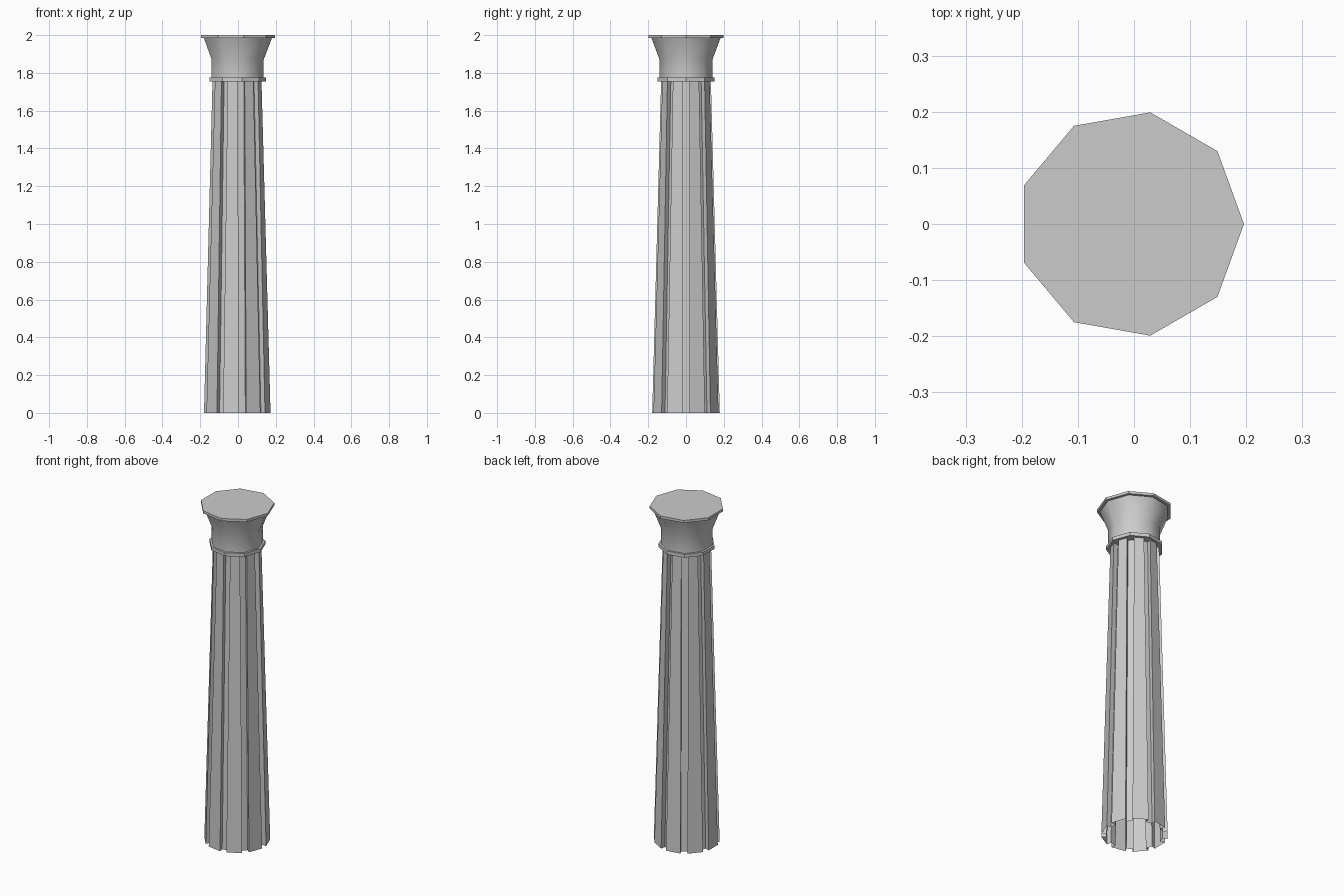
import bpy, bmesh, math

if "Cube" in bpy.data.objects:
    bpy.data.objects.remove(bpy.data.objects["Cube"])

SIDES = 9
CX = -0.006  # nonagon with a corner on +x, bounding box centred on 0


def finish(name, bm, smooth_angle=None):
    bmesh.ops.recalc_face_normals(bm, faces=bm.faces)
    mesh = bpy.data.meshes.new(name)
    bm.to_mesh(mesh)
    bm.free()
    ob = bpy.data.objects.new(name, mesh)
    bpy.context.collection.objects.link(ob)
    if smooth_angle:
        bpy.ops.object.select_all(action='DESELECT')
        ob.select_set(True)
        bpy.context.view_layer.objects.active = ob
        bpy.ops.object.shade_smooth_by_angle(angle=math.radians(smooth_angle))
    return ob


def skin(bm, rings):
    loops = [[bm.verts.new(p) for p in ring] for ring in rings]
    for a, b in zip(loops, loops[1:]):
        n = len(a)
        for i in range(n):
            bm.faces.new((a[i], a[(i + 1) % n], b[(i + 1) % n], b[i]))
    return loops


def nonagon(r, z):
    return [(CX + r * math.cos(math.tau * i / SIDES),
             r * math.sin(math.tau * i / SIDES), z) for i in range(SIDES)]


def turned(name, profile, cap_top=False, smooth_angle=None):
    bm = bmesh.new()
    loops = skin(bm, [nonagon(r, z) for r, z in profile])
    if cap_top:
        bm.faces.new(loops[-1])
    return finish(name, bm, smooth_angle)


def fluted(apothem, z, half_width=0.019, depth=0.028):
    # flat faces with a square groove cut along every corner
    half = math.pi / SIDES
    back = apothem * math.tan(half) - half_width / math.cos(half)
    outer = math.hypot(apothem, back) 
    phi = half - math.atan2(back, apothem)
    x_out = outer * math.cos(phi)
    pts = []
    for i in range(SIDES):
        c, s = math.cos(2 * half * i), math.sin(2 * half * i)
        for x, y in ((x_out, -half_width), (x_out - depth, -half_width),
                     (x_out - depth, half_width), (x_out, half_width)):
            pts.append((CX + x * c - y * s, x * s + y * c, z))
    return pts


# Tapered shaft, open at the bottom
bm = bmesh.new()
skin(bm, [fluted(0.174, 0.0), fluted(0.129, 1.757)])
finish("fluted_shaft", bm, 45)

# Ring under the capital
turned("neck_ring", [(0.085, 1.755), (0.154, 1.755), (0.154, 1.775), (0.12, 1.775)])

# Flared capital
turned("capital", [(0.142, 1.775), (0.142, 1.87), (0.186, 1.985)], smooth_angle=45)

# Top slab
turned("top_slab", [(0.18, 1.985), (0.202, 1.985), (0.202, 2.0)], cap_top=True)
